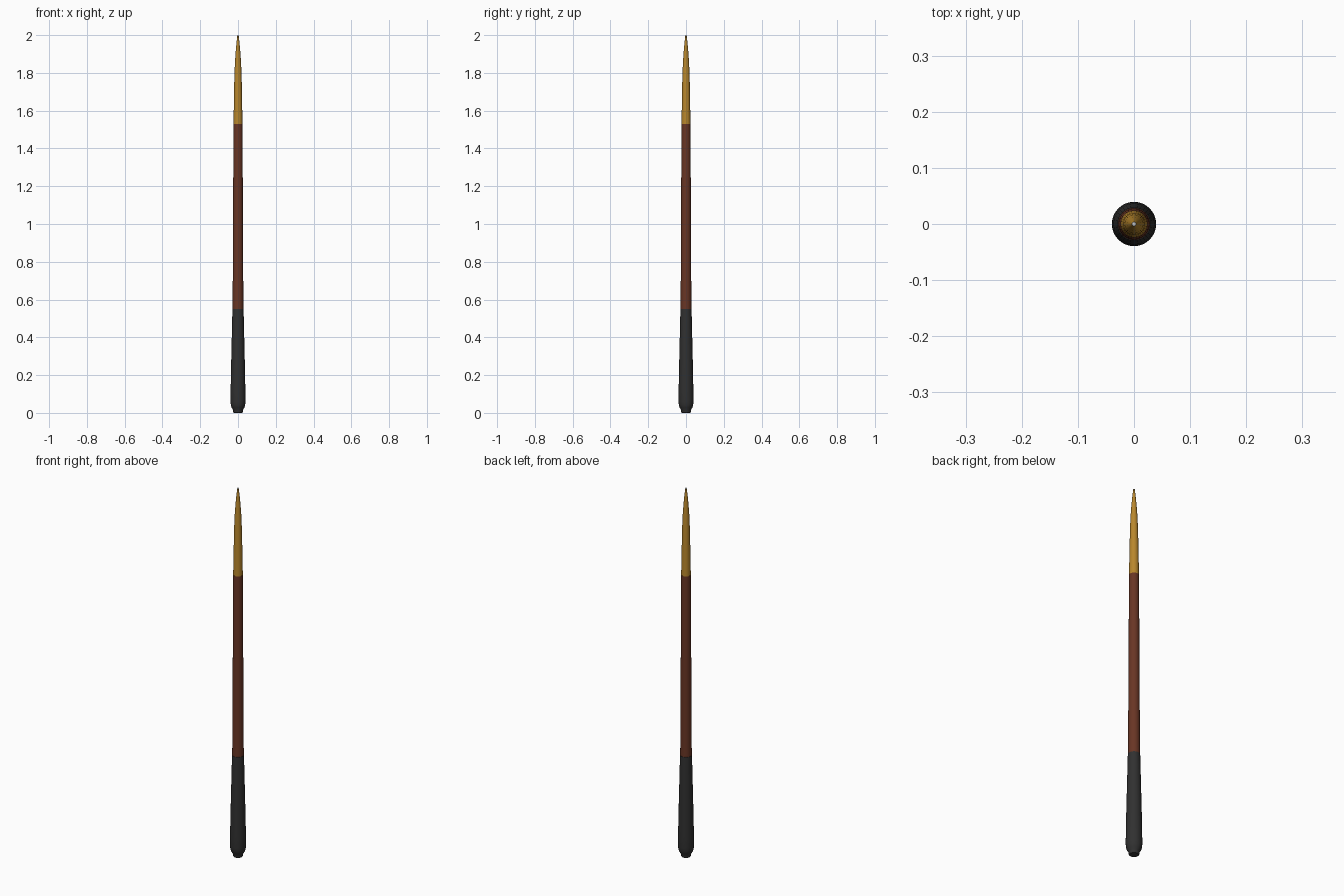
import bpy, bmesh, math

if "Cube" in bpy.data.objects:
    bpy.data.objects.remove(bpy.data.objects["Cube"])

SIDES = 32


def material(name, color):
    m = bpy.data.materials.new(name)
    m.diffuse_color = (*color, 1)
    m.use_nodes = True
    m.node_tree.nodes["Principled BSDF"].inputs["Base Color"].default_value = m.diffuse_color
    return m


def lathe(name, profile, mat):
    """Closed solid of revolution from (radius, z) points."""
    bm = bmesh.new()
    rings = []
    for r, z in profile:
        rings.append([bm.verts.new((r * math.cos(2 * math.pi * i / SIDES),
                                    r * math.sin(2 * math.pi * i / SIDES), z))
                      for i in range(SIDES)])
    for a, b in zip(rings, rings[1:]):
        for i in range(SIDES):
            j = (i + 1) % SIDES
            bm.faces.new((a[i], a[j], b[j], b[i]))
    bm.faces.new(rings[0][::-1])
    bm.faces.new(rings[-1])
    me = bpy.data.meshes.new(name)
    bm.to_mesh(me)
    bm.free()
    me.materials.append(mat)
    ob = bpy.data.objects.new(name, me)
    bpy.context.collection.objects.link(ob)
    bpy.context.view_layer.objects.active = ob
    ob.select_set(True)
    bpy.ops.object.shade_smooth_by_angle(angle=math.radians(30))
    ob.select_set(False)
    return ob


dark = material("dark_grip", (0.03, 0.03, 0.03))
wood = material("brown_wood", (0.14, 0.036, 0.018))
gold = material("gold", (0.48, 0.24, 0.025))
pale = material("pale_tip", (0.75, 0.75, 0.75))

# Grip with a small stepped foot
lathe("grip", [(0.022, 0), (0.025, 0.004), (0.026, 0.016), (0.034, 0.028),
               (0.038, 0.042), (0.0395, 0.06), (0.039, 0.12), (0.0365, 0.25),
               (0.033, 0.40), (0.0295, 0.55)], dark)

# Tapered shaft
lathe("shaft", [(0.0285, 0.55), (0.0275, 0.76), (0.0262, 1.0),
                (0.025, 1.28), (0.024, 1.53)], wood)

# Pointed head
lathe("head", [(0.0238, 1.53), (0.0215, 1.66), (0.0195, 1.77),
               (0.0165, 1.85), (0.0125, 1.91), (0.008, 1.96), (0.004, 1.995)], gold)

# Tiny pale end cap
lathe("tip", [(0.004, 1.995), (0.0035, 2.0)], pale)
